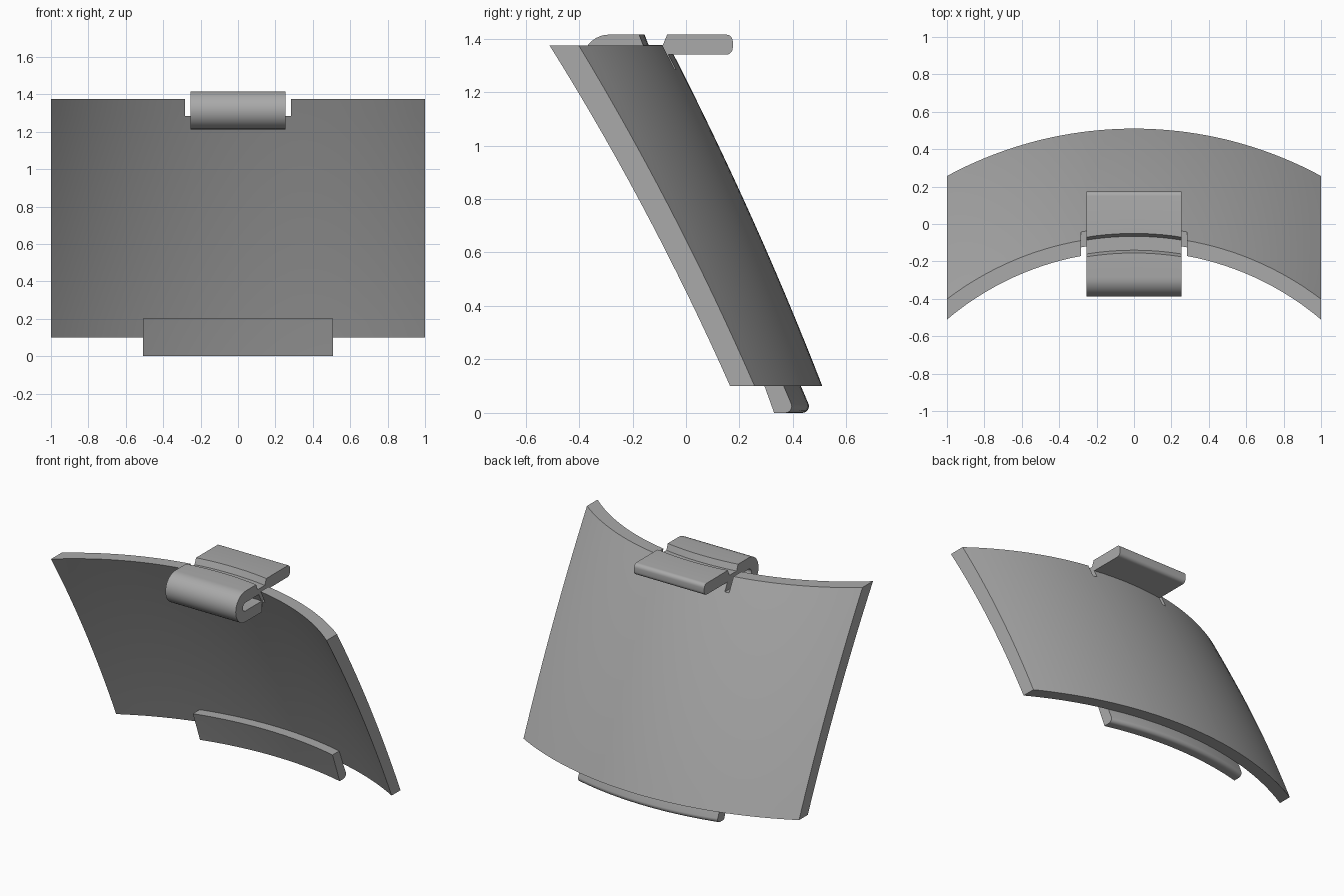
import bpy, bmesh, math

cube = bpy.data.objects.get("Cube")
if cube:
    bpy.data.objects.remove(cube, do_unlink=True)

grey = bpy.data.materials.new("plain_grey")
grey.use_nodes = True
colour = (0.4, 0.4, 0.4, 1)
grey.diffuse_color = colour
grey.node_tree.nodes["Principled BSDF"].inputs["Base Color"].default_value = colour


def sag(x, radius):
    """How far an arc falls back from its crown at x."""
    return radius - math.sqrt(radius * radius - x * x)


def arc(cy, cz, r, start, end, steps):
    return [(cy + r * math.cos(a), cz + r * math.sin(a))
            for a in (math.radians(start + (end - start) * i / steps)
                      for i in range(steps + 1))]


def span(a, b, n):
    return [a + (b - a) * i / n for i in range(n + 1)]


def loft(name, sections):
    """Skin closed (x, [(y, z)]) sections and cap both ends."""
    bm = bmesh.new()
    rings = [[bm.verts.new((x, y, z)) for y, z in pts] for x, pts in sections]
    n = len(rings[0])
    for a, b in zip(rings, rings[1:]):
        for i in range(n):
            j = (i + 1) % n
            bm.faces.new((a[i], a[j], b[j], b[i]))
    bm.faces.new(rings[0])
    bm.faces.new(rings[-1])
    bmesh.ops.remove_doubles(bm, verts=bm.verts, dist=1e-5)
    bmesh.ops.recalc_face_normals(bm, faces=bm.faces)
    mesh = bpy.data.meshes.new(name)
    bm.to_mesh(mesh)
    bm.free()
    mesh.materials.append(grey)
    obj = bpy.data.objects.new(name, mesh)
    bpy.context.collection.objects.link(obj)
    bpy.ops.object.select_all(action="DESELECT")
    obj.select_set(True)
    bpy.context.view_layer.objects.active = obj
    bpy.ops.object.shade_smooth_by_angle(angle=math.radians(30))
    return obj


# Curved leaning panel, with two slots in the top edge beside the clip
BOTTOM, TOP, SLOT = 0.10, 1.375, 1.285


def panel_y(x, z, low, high, r_low, r_high):
    t = (z - BOTTOM) / (TOP - BOTTOM)
    crown = low + (high - low) * t + 0.08 * t * (1 - t)
    return crown - sag(x, r_low + (r_high - r_low) * t)


def panel_section(x, top):
    levels = [min(z, top) for z in span(BOTTOM, SLOT, 14) + [TOP]]
    front = [(panel_y(x, z, 0.43, -0.145, 2.02, 1.55), z) for z in levels]
    back = [(panel_y(x, z, 0.51, -0.064, 2.10, 1.65), z) for z in levels]
    return x, front + back[::-1]


right_half = [panel_section(x, TOP) for x in span(-1, -0.283, 14)]
right_half += [panel_section(x, SLOT) for x in (-0.283, -0.255)]
middle = [panel_section(x, TOP) for x in span(-0.255, 0.255, 10)]
left_half = [(-x, pts) for x, pts in reversed(right_half)]
loft("panel", right_half + middle + left_half)


# Bottom lip, following the panel's curve
lip = [(0.32, 0.2), (0.358, 0.1), (0.394, 0)]
lip += arc(0.435, 0.025, 0.025, -90, 15, 6) + [(0.43, 0.1), (0.393, 0.2)]
loft("bottom_lip", [(x, [(y - sag(x, 2.03), z) for y, z in lip])
                    for x in span(-0.507, 0.507, 20)])


# Top clip: back tongue, curved groove over the panel edge, front curl
def clip_section(x):
    s = sag(x, 1.6)
    pts = arc(0.15, 1.365, 0.025, -90, 0, 5) + arc(0.15, 1.39, 0.025, 0, 90, 5)
    pts += [(-0.05 - s, 1.415), (-0.066 - s, 1.376),
            (-0.14 - s, 1.376), (-0.155 - s, 1.415)]
    pts += arc(-0.287, 1.314, 0.101, 90, 270, 18)
    pts += [(-0.115, 1.213), (-0.115, 1.285)]
    pts += arc(-0.287, 1.3125, 0.0275, 270, 90, 10)
    return x, pts


loft("top_clip", [clip_section(x) for x in span(-0.255, 0.255, 10)])
